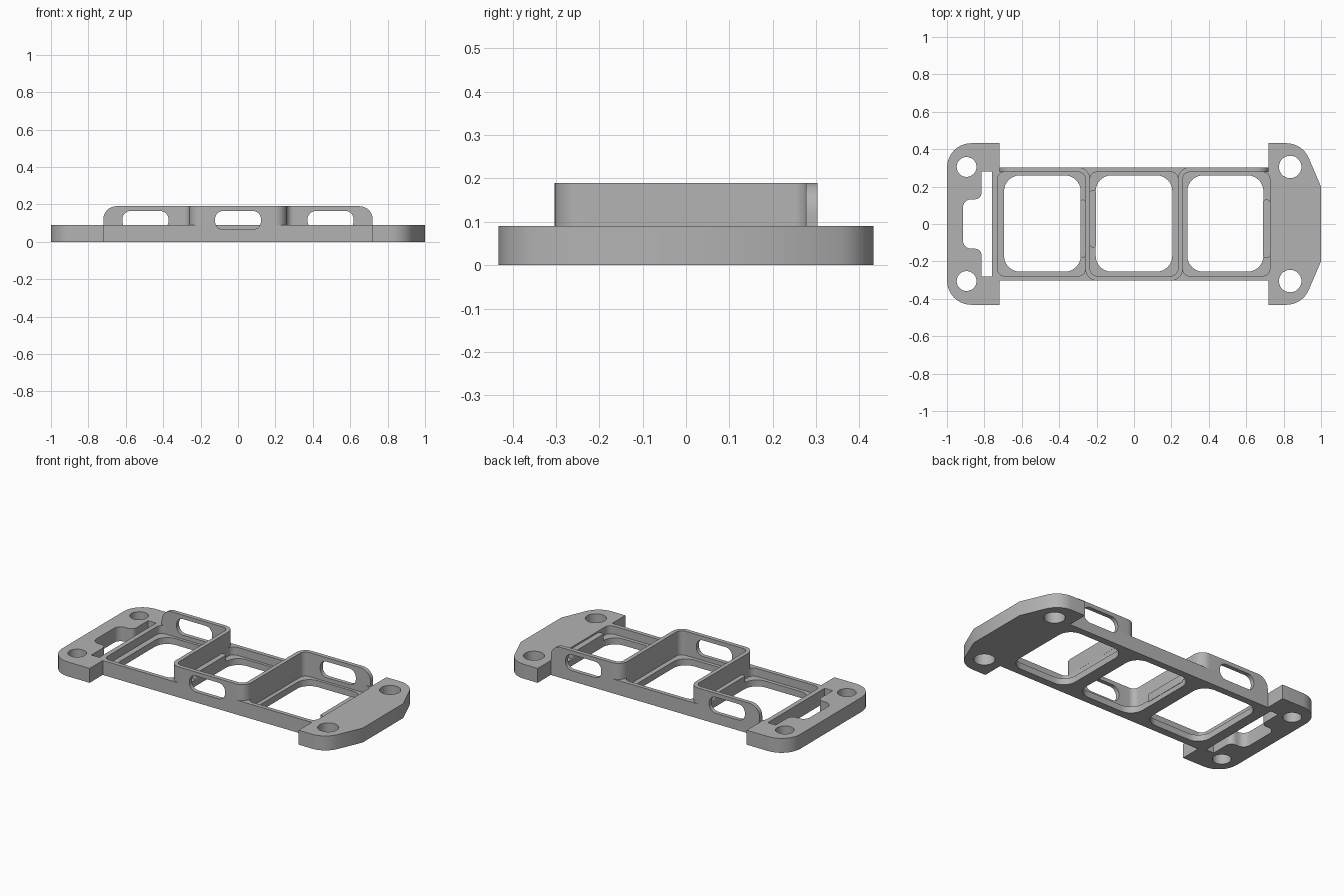
import bpy, bmesh, math
from mathutils import Vector

if "Cube" in bpy.data.objects:
    bpy.data.objects.remove(bpy.data.objects["Cube"])

grey = bpy.data.materials.new("plain_grey")
grey.diffuse_color = (0.45, 0.45, 0.45, 1)
grey.use_nodes = True
grey.node_tree.nodes["Principled BSDF"].inputs["Base Color"].default_value = grey.diffuse_color


def fillet(pts, closed=True, n=8):
    """Points are (x, y, radius); returns the outline with rounded corners."""
    out = []
    for i, (x, y, r) in enumerate(pts):
        p = Vector((x, y))
        if r == 0 or (not closed and i in (0, len(pts) - 1)):
            out.append(p)
            continue
        a = (Vector(pts[i - 1][:2]) - p).normalized()
        b = (Vector(pts[(i + 1) % len(pts)][:2]) - p).normalized()
        half = a.angle(b) / 2
        c = p + (a + b).normalized() * r / math.sin(half)
        s, e = p + a * r / math.tan(half) - c, p + b * r / math.tan(half) - c
        sweep = s.angle(e)
        for k in range(n + 1):
            t = k / n
            out.append(c + (s * math.sin((1 - t) * sweep) + e * math.sin(t * sweep)) / math.sin(sweep))
    return out


def rect(x0, x1, y0, y1, r):
    return fillet([(x0, y0, r), (x1, y0, r), (x1, y1, r), (x0, y1, r)])


def circle(x, y, r, n=40):
    return [Vector((x + r * math.cos(2 * math.pi * k / n), y + r * math.sin(2 * math.pi * k / n))) for k in range(n)]


def prism(name, outline, lo, hi, axis="z"):
    """Extrude an outline along z, or an x-z outline along y."""
    bm = bmesh.new()
    put = (lambda p, h: (p.x, p.y, h)) if axis == "z" else (lambda p, h: (p.x, h, p.y))
    face = bm.faces.new([bm.verts.new(put(p, lo)) for p in outline])
    ext = bmesh.ops.extrude_face_region(bm, geom=[face])
    move = (0, 0, hi - lo) if axis == "z" else (0, hi - lo, 0)
    bmesh.ops.translate(bm, vec=move, verts=[v for v in ext["geom"] if isinstance(v, bmesh.types.BMVert)])
    bmesh.ops.recalc_face_normals(bm, faces=bm.faces)
    me = bpy.data.meshes.new(name)
    bm.to_mesh(me)
    bm.free()
    me.materials.append(grey)
    ob = bpy.data.objects.new(name, me)
    bpy.context.collection.objects.link(ob)
    return ob


def cut(ob, *args):
    cutter = prism("cutter", *args)
    cutter.hide_render = True
    m = ob.modifiers.new("cut", "BOOLEAN")
    m.operation, m.solver, m.object = "DIFFERENCE", "EXACT", cutter
    bpy.context.view_layer.objects.active = ob
    bpy.ops.object.modifier_apply(modifier=m.name)
    bpy.data.objects.remove(cutter)


def smooth(ob):
    bpy.ops.object.select_all(action="DESELECT")
    ob.select_set(True)
    bpy.context.view_layer.objects.active = ob
    bpy.ops.object.shade_smooth_by_angle(angle=math.radians(30))


TOP, HIGH, LEDGE = 0.09, 0.19, 0.04

# base plate: two wide end plates joined by a narrow middle
half = [(-1, 0.432, 0.13), (-0.72, 0.432, 0), (-0.72, 0.303, 0), (0.72, 0.303, 0),
        (0.72, 0.432, 0), (0.90, 0.432, 0.13), (1, 0.2, 0)]
base = prism("base_plate", fillet(half + [(x, -y, r) for x, y, r in reversed(half)]), 0, TOP)

# three stepped windows
for px0, px1, x0, x1 in [(-0.73, -0.26, -0.695, -0.285), (-0.235, 0.235, -0.205, 0.205),
                         (0.26, 0.726, 0.285, 0.692)]:
    cut(base, rect(px0, px1, -0.2775, 0.2775, 0.0375), LEDGE, 0.3)
    cut(base, rect(x0, x1, -0.255, 0.26, 0.085), -0.1, 0.3)

# screw holes
for s in (-1, 1):
    cut(base, circle(-0.895, s * 0.305, 0.053), -0.1, 0.3)
    cut(base, circle(0.835, s * 0.305, 0.06), -0.1, 0.3)

# cable slot in the left plate
slot = [(-0.76, 0.28, 0), (-0.815, 0.28, 0), (-0.815, 0.132, 0.035), (-0.915, 0.132, 0.045)]
cut(base, fillet(slot + [(x, -y, r) for x, y, r in reversed(slot)]), -0.1, 0.3)

# zigzag wall, swept at constant thickness
T = 0.0128
m, y = 0.2475, 0.2902
path = fillet([(-0.72, y, 0), (-m, y, 0.05), (-m, -y, 0.05), (m, -y, 0.05), (m, y, 0.05), (0.72, y, 0)], False)
left, right = [], []
for i, p in enumerate(path):
    d = (path[min(i + 1, len(path) - 1)] - path[max(i - 1, 0)]).normalized()
    if i in (1, len(path) - 2):
        d = Vector((1, 0))
    n = Vector((-d.y, d.x)) * T
    left.append(p + n)
    right.append(p - n)
wall = prism("zigzag_wall", left + right[::-1], TOP, HIGH)

# rounded upper corners at the wall ends
for s in (-1, 1):
    arc = [Vector((s * (0.65 + 0.07 * math.sin(a)), 0.12 + 0.07 * math.cos(a)))
           for a in [k * math.pi / 20 for k in range(11)]]
    corner = arc + [Vector((s * 0.75, 0.12)), Vector((s * 0.75, 0.22)), Vector((s * 0.65, 0.22))]
    cut(wall, corner, 0.25, 0.33, "y")

# oblong side openings through the wall and the base rim
for x, y0, y1 in [(-0.495, 0.27, 0.35), (0, -0.35, -0.27), (0.495, 0.27, 0.35)]:
    for ob in (base, wall):
        cut(ob, rect(x - 0.123, x + 0.123, 0.065, 0.165, 0.045), y0, y1, "y")

smooth(base)
smooth(wall)

# small raised tabs on the window ledges
for x0, x1, y0, y1 in [(-0.287, -0.26, -0.18, 0.13), (-0.235, -0.203, -0.125, 0.18), (0.69, 0.726, -0.18, 0.13)]:
    smooth(prism("ledge_tab", rect(x0, x1, y0, y1, 0.012), LEDGE - 0.01, 0.08))
